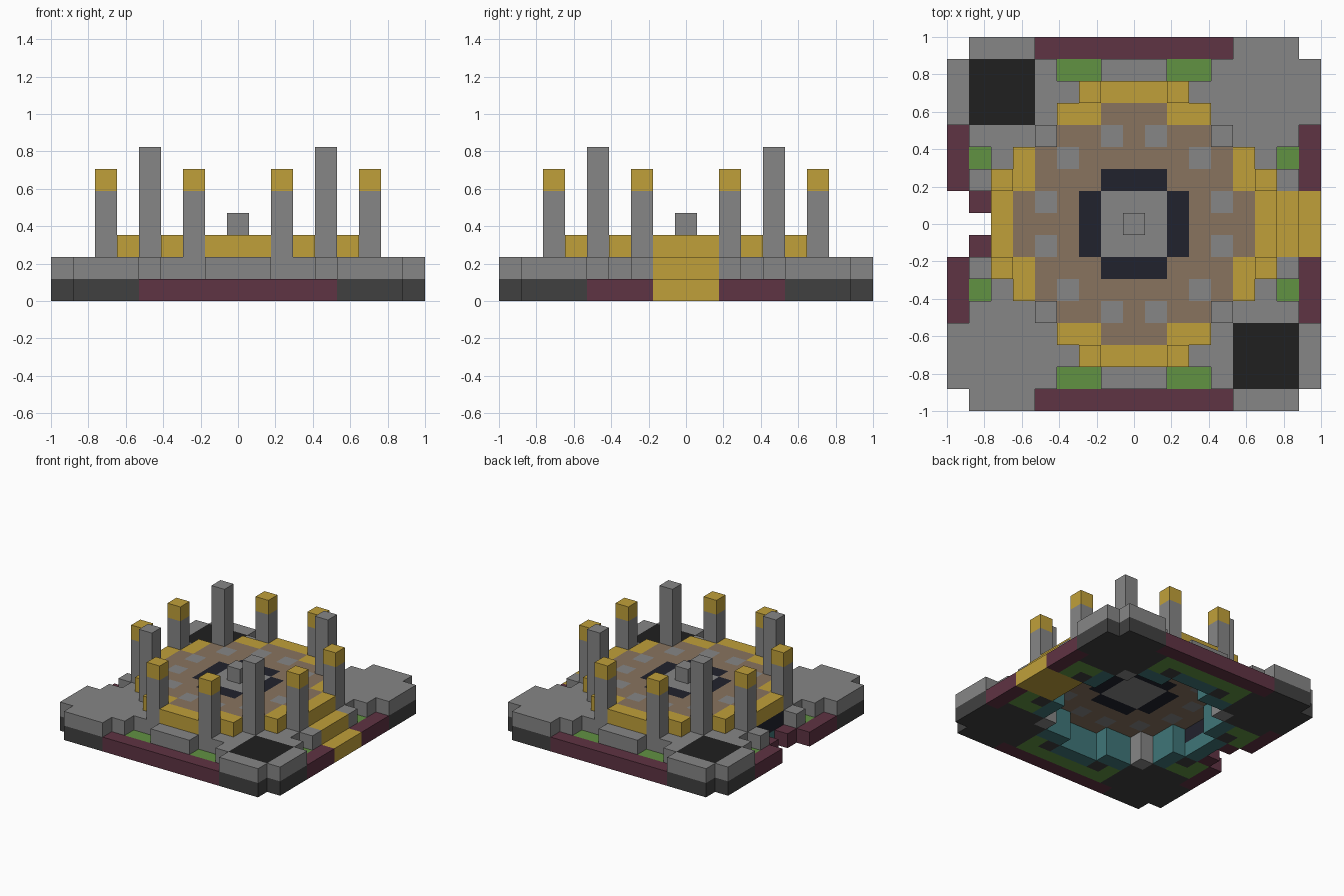
import bpy, bmesh
from mathutils import Vector

if "Cube" in bpy.data.objects:
    bpy.data.objects.remove(bpy.data.objects["Cube"], do_unlink=True)

U = 2 / 17  # edge of one block


def linear(hex_colour):
    out = []
    for i in (0, 2, 4):
        c = int(hex_colour[i:i + 2], 16) / 255
        out.append(c / 12.92 if c < 0.04045 else ((c + 0.055) / 1.055) ** 2.4)
    return (*out, 1)


def material(name, hex_colour):
    m = bpy.data.materials.new(name)
    m.use_nodes = True
    m.diffuse_color = linear(hex_colour)
    bsdf = m.node_tree.nodes["Principled BSDF"]
    bsdf.inputs["Base Color"].default_value = m.diffuse_color
    bsdf.inputs["Roughness"].default_value = 0.9
    return m


STONE = material("stone_grey", "868686")
CHARCOAL = material("charcoal", "404040")
MAROON = material("maroon", "5F3343")
GOLD = material("gold", "C0A03A")
GREEN = material("grass_green", "619242")
BROWN = material("floor_brown", "88745F")
NAVY = material("dark_navy", "21222D")
BLACK = material("black", "202020")
TEAL = material("teal", "3F7678")

blocks = {}  # cell -> part name
colours = {}  # part name -> material


def fill(part, mat, xs, ys, zs):
    """Fill a box of blocks; ranges are inclusive."""
    colours[part] = mat
    for x in range(xs[0], xs[1] + 1):
        for y in range(ys[0], ys[1] + 1):
            for z in range(zs[0], zs[1] + 1):
                blocks[x, y, z] = part


def mirrored(part, mat, xs, ys, zs, swap=False):
    """Fill a box in all four quadrants, optionally also with x and y swapped."""
    for a, b in ((xs, ys), (ys, xs)) if swap else ((xs, ys),):
        for sx in (1, -1):
            for sy in (1, -1):
                fill(part, mat, sorted(sx * v for v in a), sorted(sy * v for v in b), zs)


def clear(xs, ys, zs):
    for cell in list(blocks):
        if all(r[0] <= v <= r[1] for v, r in zip(cell, (xs, ys, zs))):
            del blocks[cell]


# Two-layer platform with notched corners
for z, part, mat in ((0, "foundation", CHARCOAL), (1, "platform", STONE)):
    fill(part, mat, (-8, 8), (-8, 8), (z, z))
    for sx in (-8, 8):
        for sy in (-8, 8):
            clear((sx, sx), (sy, sy), (z, z))

# Turf under the edges, open where the planting beds are
mirrored("turf", GREEN, (0, 3), (6, 7), (0, 0), swap=True)
for xs, ys in (((2, 3), (7, 7)), ((7, 7), (3, 3))):
    for sx in (1, -1):
        for sy in (1, -1):
            clear(sorted(sx * v for v in xs), sorted(sy * v for v in ys), (1, 1))

# Low maroon border
for s in (-8, 8):
    clear((-4, 4), (s, s), (1, 1))
    clear((s, s), (-4, 4), (0, 1))
    fill("border", MAROON, (-4, 4), (s, s), (0, 0))
mirrored("border", MAROON, (8, 8), (2, 4), (0, 0))

# Raised floor over a hollow chamber
for xs, ys in (((-5, 5), (-1, 1)), ((-1, 1), (-5, 5)), ((-4, 4), (-3, 3)), ((-3, 3), (-4, 4))):
    clear(xs, ys, (0, 1))
    fill("floor", BROWN, xs, ys, (2, 2))

# Chamber wall and the gold rim above it
for part, mat, zs in (("chamber_wall", TEAL, (0, 1)), ("rim", GOLD, (2, 2))):
    mirrored(part, mat, (0, 2), (6, 6), zs, swap=True)
    mirrored(part, mat, (2, 3), (5, 5), zs, swap=True)

# Floor studs and centrepiece
mirrored("floor_studs", STONE, (1, 1), (4, 4), (2, 2), swap=True)
mirrored("floor_studs", STONE, (3, 3), (3, 3), (2, 2))
mirrored("floor_inlay", NAVY, (0, 1), (2, 2), (2, 2), swap=True)
fill("centre_slab", STONE, (-1, 1), (-1, 1), (2, 2))
fill("centre_block", STONE, (0, 0), (0, 0), (3, 3))

# Pillars
mirrored("tall_pillars", STONE, (4, 4), (4, 4), (0, 6))
mirrored("pillar_footings", CHARCOAL, (2, 2), (6, 6), (0, 0), swap=True)
mirrored("capped_pillars", STONE, (2, 2), (6, 6), (1, 4), swap=True)
mirrored("pillar_caps", GOLD, (2, 2), (6, 6), (5, 5), swap=True)

# Black corner panels
for s in (1, -1):
    fill("corner_panels", BLACK, sorted((-7 * s, -5 * s)), sorted((5 * s, 7 * s)), (1, 1))

# Gold stairs on one side
clear((7, 8), (-1, 1), (0, 1))
for x, top in ((6, 2), (7, 1), (8, 0)):
    fill("stairs", GOLD, (x, x), (-1, 1), (0, top))

# Open entrance on the other
clear((-8, -7), (-1, 1), (0, 1))
for y in (-1, 1):
    fill("border", MAROON, (-7, -7), (y, y), (0, 0))
fill("entrance_door", NAVY, (-6, -6), (-1, 1), (1, 1))

# Turn every part into a mesh of its exposed block faces
for part, mat in colours.items():
    bm = bmesh.new()
    for cell, owner in blocks.items():
        if owner != part:
            continue
        centre = Vector(cell) + Vector((0, 0, 0.5))
        for axis in range(3):
            for s in (1, -1):
                n, u, v = Vector(), Vector(), Vector()
                n[axis], u[(axis + 1) % 3], v[(axis + 2) % 3] = s, s, 1
                if tuple(int(a) for a in Vector(cell) + n) in blocks:
                    continue
                corners = (-u - v, u - v, u + v, v - u)
                bm.faces.new([bm.verts.new((centre + (n + c) / 2) * U) for c in corners])
    bmesh.ops.remove_doubles(bm, verts=bm.verts, dist=U / 100)
    mesh = bpy.data.meshes.new(part)
    bm.to_mesh(mesh)
    bm.free()
    mesh.materials.append(mat)
    bpy.context.collection.objects.link(bpy.data.objects.new(part, mesh))
